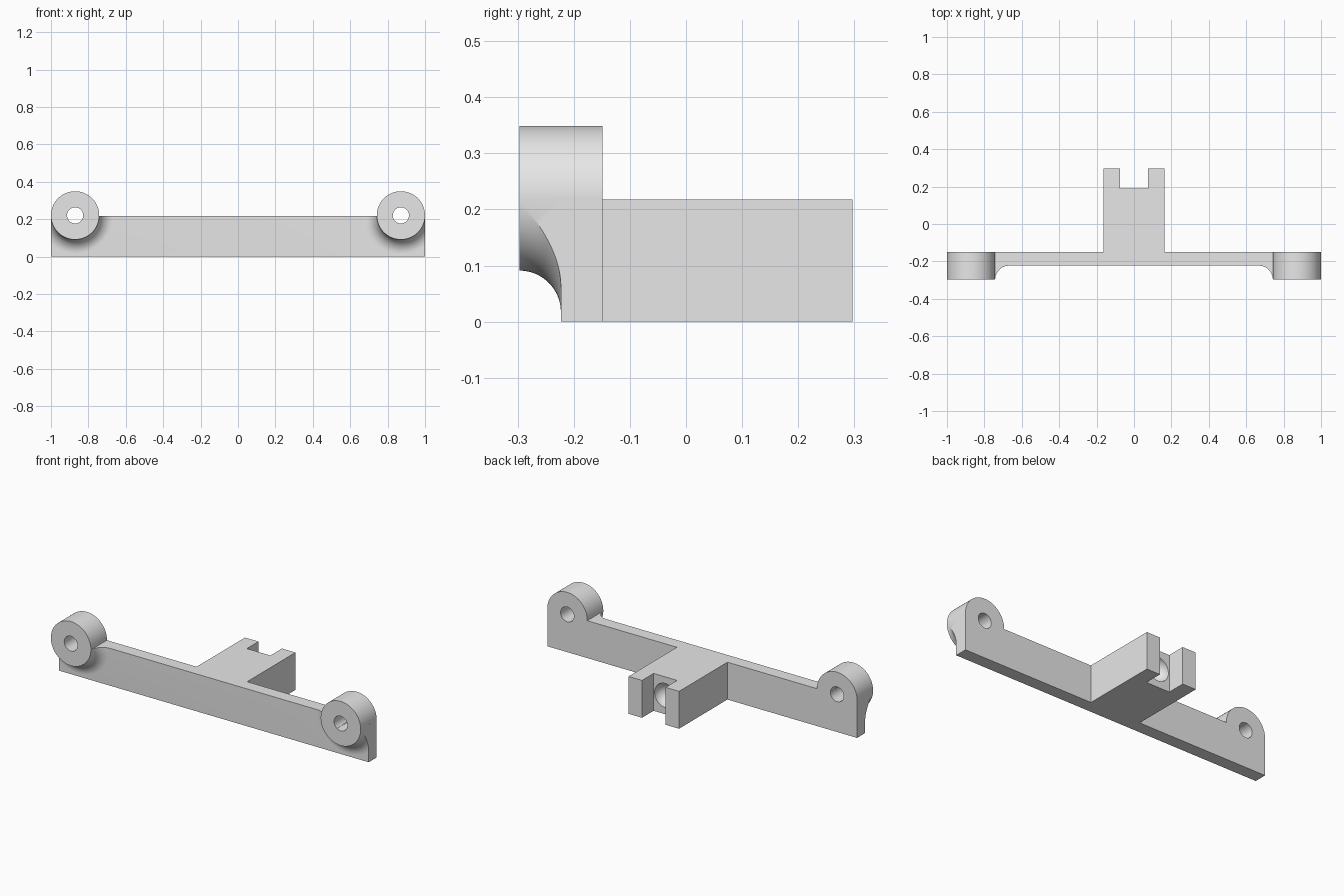
import bpy
import bmesh
from math import sin, cos, pi

cube = bpy.data.objects.get("Cube")
if cube:
    bpy.data.objects.remove(cube, do_unlink=True)

# Main sizes
TOP = 0.218
FRONT, BAR_FRONT, BAR_BACK, BACK = -0.297, -0.223, -0.149, 0.297
BOSS_X, BOSS_Z, BOSS_R, HOLE_R = 0.871, 0.22, 0.129, 0.043
FILLET = BAR_FRONT - FRONT
SEGMENTS = 96

grey = bpy.data.materials.new("plain grey")
grey.use_nodes = True
grey.diffuse_color = (0.8, 0.8, 0.8, 1)
grey.node_tree.nodes["Principled BSDF"].inputs["Base Color"].default_value = (0.8, 0.8, 0.8, 1)


def make_object(name, bm):
    bmesh.ops.recalc_face_normals(bm, faces=bm.faces)
    mesh = bpy.data.meshes.new(name)
    bm.to_mesh(mesh)
    bm.free()
    mesh.materials.append(grey)
    obj = bpy.data.objects.new(name, mesh)
    bpy.context.collection.objects.link(obj)
    return obj


def extrude_up(name, outline, z0, z1):
    """Solid with the given plan outline between two heights."""
    bm = bmesh.new()
    face = bm.faces.new([bm.verts.new((x, y, z0)) for x, y in outline])
    top = bmesh.ops.extrude_face_region(bm, geom=[face])["geom"]
    bmesh.ops.translate(bm, vec=(0, 0, z1 - z0),
                        verts=[g for g in top if isinstance(g, bmesh.types.BMVert)])
    return make_object(name, bm)


def lathe(name, profile, x, z):
    """Closed solid turned about an axis along y; profile is (radius, y)."""
    bm = bmesh.new()
    rings = []
    for r, y in profile:
        if r == 0:
            rings.append([bm.verts.new((x, y, z))] * SEGMENTS)
        else:
            angles = [2 * pi * i / SEGMENTS for i in range(SEGMENTS)]
            rings.append([bm.verts.new((x + r * cos(a), y, z + r * sin(a))) for a in angles])
    for a, b in zip(rings, rings[1:]):
        for i in range(SEGMENTS):
            j = (i + 1) % SEGMENTS
            corners = list(dict.fromkeys((a[i], a[j], b[j], b[i])))
            bm.faces.new(corners)
    return make_object(name, bm)


def combine(target, tool, operation):
    """Apply a boolean and remove the tool."""
    mod = target.modifiers.new(operation.lower(), 'BOOLEAN')
    mod.operation, mod.solver, mod.object = operation, 'EXACT', tool
    bpy.context.view_layer.objects.active = target
    bpy.ops.object.modifier_apply(modifier=mod.name)
    bpy.data.objects.remove(tool, do_unlink=True)


# Crossbar with the slotted rear arm
arm, slot, slot_y = 0.163, 0.076, 0.19
half = [(1, BAR_FRONT), (1, BAR_BACK), (arm, BAR_BACK), (arm, BACK), (slot, BACK), (slot, slot_y)]
outline = half + [(-x, y) for x, y in reversed(half)]
body = extrude_up("mounting_bracket", outline, 0, TOP)

for side in (-1, 1):
    x = side * BOSS_X

    # Concave fillet below the boss, trimmed to the bar's end and top
    arc = [(BOSS_R + FILLET * (1 - cos(t)), FRONT + FILLET * sin(t))
           for t in (pi / 2 * i / 16 for i in range(17))]
    mid = (BAR_FRONT + BAR_BACK) / 2
    flare = lathe("boss_fillet", [(0, BAR_FRONT)] + arc + [(arc[-1][0], mid), (0, mid)], x, BOSS_Z)
    trim = extrude_up("fillet_trim", [(-1, -1), (1, -1), (1, 1), (-1, 1)], -1, TOP)
    combine(flare, trim, 'INTERSECT')
    combine(body, flare, 'UNION')

    # Round boss and its through hole
    boss = lathe("boss", [(0, FRONT), (BOSS_R, FRONT), (BOSS_R, BAR_BACK), (0, BAR_BACK)], x, BOSS_Z)
    combine(body, boss, 'UNION')
    hole = lathe("boss_hole", [(0, -1), (HOLE_R, -1), (HOLE_R, 0), (0, 0)], x, BOSS_Z)
    combine(body, hole, 'DIFFERENCE')

# Rounded socket in the floor of the slot
socket_r = 0.07
dome = [(socket_r * sin(t), slot_y - socket_r * cos(t)) for t in (pi / 2 * i / 16 for i in range(1, 17))]
socket = lathe("slot_socket", [(0, slot_y - socket_r)] + dome + [(socket_r, slot_y + 0.05), (0, slot_y + 0.05)],
               0, TOP / 2)
combine(body, socket, 'DIFFERENCE')

# Smooth the round surfaces, keep the edges crisp
bpy.ops.object.select_all(action='DESELECT')
body.select_set(True)
bpy.context.view_layer.objects.active = body
bpy.ops.object.shade_smooth_by_angle(angle=pi / 6)
